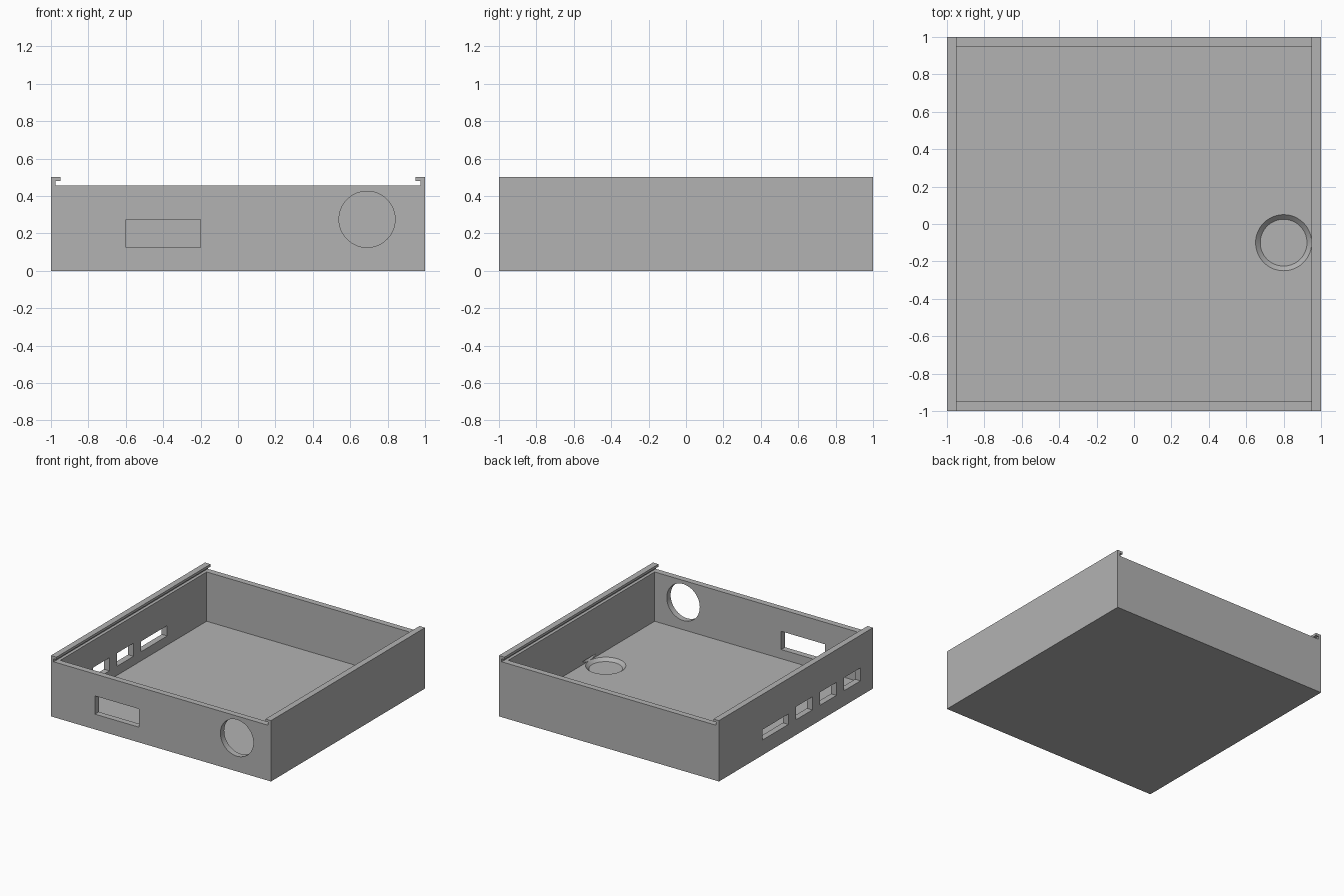
import bpy
import bmesh
import math
from mathutils import Matrix

cube = bpy.data.objects.get("Cube")
if cube:
    bpy.data.objects.remove(cube, do_unlink=True)

WALL = 0.05      # wall and floor thickness
RIM = 0.455      # top of the front and back walls
TOP = 0.5        # top of the side rails

grey = bpy.data.materials.new("plain_grey")
grey.use_nodes = True
colour = (0.45, 0.45, 0.45, 1)
grey.diffuse_color = colour
grey.node_tree.nodes["Principled BSDF"].inputs["Base Color"].default_value = colour


def make_object(name, bm):
    bmesh.ops.recalc_face_normals(bm, faces=bm.faces)
    mesh = bpy.data.meshes.new(name)
    bm.to_mesh(mesh)
    bm.free()
    mesh.materials.append(grey)
    obj = bpy.data.objects.new(name, mesh)
    bpy.context.collection.objects.link(obj)
    return obj


def box(name, x, y, z):
    bm = bmesh.new()
    bmesh.ops.create_cube(bm, size=1)
    for v in bm.verts:
        v.co = [(a + b) / 2 + c * (b - a) for c, (a, b) in zip(v.co, (x, y, z))]
    return make_object(name, bm)


def cone(name, centre, r_low, r_high, depth, turn=0):
    bm = bmesh.new()
    bmesh.ops.create_cone(bm, cap_ends=True, segments=64, radius1=r_low,
                          radius2=r_high, depth=depth,
                          matrix=Matrix.Translation(centre) @ Matrix.Rotation(turn, 4, 'X'))
    return make_object(name, bm)


# Case body: half outline with overhanging lid rail, mirrored, run front to back
half = [(1, 0), (1, TOP), (0.95, TOP), (0.95, 0.48), (0.975, 0.48), (0.975, RIM)]
outline = half + [(-x, z) for x, z in reversed(half)]
bm = bmesh.new()
face = bm.faces.new([bm.verts.new((x, -1, z)) for x, z in outline])
run = bmesh.ops.extrude_face_region(bm, geom=[face])
bmesh.ops.translate(bm, vec=(0, 2, 0),
                    verts=[g for g in run["geom"] if isinstance(g, bmesh.types.BMVert)])
body = make_object("case_body", bm)

inner = 1 - WALL
cutters = [
    # Interior
    box("interior_cutter", (-inner, inner), (-inner, inner), (WALL, 0.47)),
    # Front window and round port
    box("window_cutter", (-0.6, -0.2), (-1.1, -0.9), (0.125, 0.275)),
    cone("round_port_cutter", (0.69, -1, 0.275), 0.15, 0.15, 0.2, math.pi / 2),
    # Tapered recess in the floor, widening past floor level
    cone("floor_recess_cutter", (0.8, -0.1, 0.05), 0.125, 0.175, 0.05),
    # Long side slot
    box("long_slot_cutter", (-1.1, -0.9), (0.1, 0.4375), (0.125, 0.21)),
]
# Three matching side slots
for i in range(3):
    end = -0.3125 * i
    cutters.append(box("slot_cutter", (-1.1, -0.9), (end - 0.2125, end), (0.125, 0.232)))

for cutter in cutters:
    cutter.hide_render = True
    mod = body.modifiers.new(cutter.name, 'BOOLEAN')
    mod.operation = 'DIFFERENCE'
    mod.solver = 'EXACT'
    mod.object = cutter

# Bake the cuts and drop the cutters
bpy.context.view_layer.update()
evaluated = body.evaluated_get(bpy.context.evaluated_depsgraph_get())
finished = bpy.data.meshes.new_from_object(evaluated)
body.modifiers.clear()
body.data = finished
for cutter in cutters:
    bpy.data.objects.remove(cutter, do_unlink=True)

# Smooth the round walls, keep the corners crisp
bpy.ops.object.select_all(action='DESELECT')
body.select_set(True)
bpy.context.view_layer.objects.active = body
bpy.ops.object.shade_smooth_by_angle(angle=math.radians(30))
